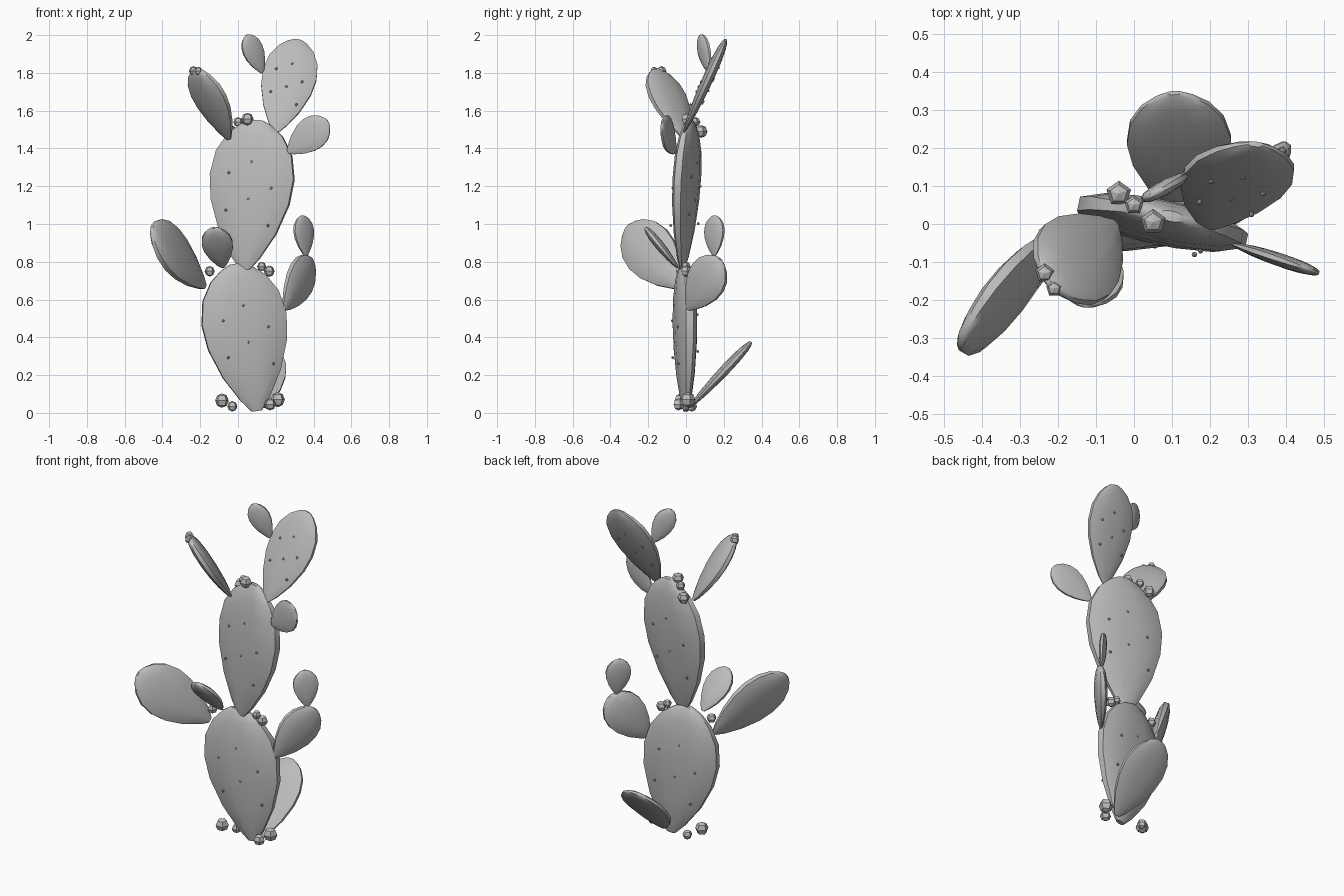
import bpy, bmesh, math
from mathutils import Vector, Matrix

old = bpy.data.objects.get("Cube")
if old:
    bpy.data.objects.remove(old, do_unlink=True)

# Single matte grey
grey = bpy.data.materials.new("plain_grey")
grey.use_nodes = True
colour = (0.5, 0.5, 0.5, 1)
grey.diffuse_color = colour
grey.node_tree.nodes["Principled BSDF"].inputs["Base Color"].default_value = colour

# Pad outline: distance along the pad, relative half width
OUTLINE = [(0, .12), (.08, .34), (.25, .68), (.45, .93), (.62, 1), (.78, .9),
           (.9, .65), (.97, .36), (1, .14)]
SIDES = 12


def finish(name, bm, angle=40):
    bmesh.ops.recalc_face_normals(bm, faces=bm.faces)
    mesh = bpy.data.meshes.new(name)
    bm.to_mesh(mesh)
    bm.free()
    mesh.materials.append(grey)
    obj = bpy.data.objects.new(name, mesh)
    bpy.context.collection.objects.link(obj)
    bpy.ops.object.select_all(action='DESELECT')
    obj.select_set(True)
    bpy.context.view_layer.objects.active = obj
    bpy.ops.object.shade_smooth_by_angle(angle=math.radians(angle))


def signed_pow(v, p):
    return math.copysign(abs(v) ** p, v)


def pad(name, base, tip, facing, half_width, half_thick, spines=0):
    """Flattened obovate pad lofted from base to tip."""
    base, tip = Vector(base), Vector(tip)
    axis = (tip - base).normalized()
    wide = Vector(facing).cross(axis).normalized()
    out = axis.cross(wide)
    bm = bmesh.new()
    rings = []
    for t, r in OUTLINE:
        centre = base.lerp(tip, t)
        ring = []
        for i in range(SIDES):
            a = 2 * math.pi * (i + .5) / SIDES
            ring.append(bm.verts.new(centre + wide * half_width * r * math.cos(a)
                        + out * half_thick * r ** .7 * signed_pow(math.sin(a), .8)))
        rings.append(ring)
    for lo, hi in zip(rings, rings[1:]):
        for i in range(SIDES):
            j = (i + 1) % SIDES
            bm.faces.new((lo[i], lo[j], hi[j], hi[i]))
    bm.faces.new(rings[0])
    bm.faces.new(rings[-1])
    # Tiny spine bumps on both broad faces
    for k in range(spines):
        t = .3 + .5 * k / spines
        u = (-.5, .5, 0)[k % 3]
        for side in (-1, 1):
            p = (base.lerp(tip, t) + wide * half_width * u * side
                 + out * half_thick * .88 * side)
            bmesh.ops.create_icosphere(bm, subdivisions=1, radius=.008,
                                       matrix=Matrix.Translation(p))
    finish(name, bm)


def bud(name, pos, size):
    """Five-sided faceted bud."""
    bm = bmesh.new()
    bmesh.ops.create_uvsphere(bm, u_segments=5, v_segments=4, radius=size,
                              matrix=Matrix.Translation(pos))
    finish(name, bm, 20)


# Trunk pads
pad("lower_trunk_pad", (.1, 0, .01), (-.01, -.01, .79), (.12, -1, 0), .235, .06, 6)
pad("upper_trunk_pad", (.035, -.02, .76), (.1, .02, 1.55), (-.22, -1, 0), .235, .055, 6)

# Crown pads
pad("top_right_pad", (.2, -.01, 1.49), (.32, .21, 1.975), (0, -.9, .42), .15, .03, 6)
pad("top_bud_pad", (.13, .125, 1.8), (.045, .075, 2), (.46, -.88, 0), .062, .02)
pad("top_left_pad", (-.05, 0, 1.45), (-.22, -.16, 1.82), (-.65, -.6, -.5), .13, .035)
pad("side_right_pad", (.265, -.055, 1.38), (.475, -.125, 1.545), (-.33, -.94, 0), .092, .018)

# Middle pads
pad("middle_left_pad", (-.175, -.02, .67), (-.455, -.31, .985), (.8, -.5, .25), .15, .04)
pad("middle_front_pad", (-.08, -.045, .77), (-.13, -.215, .98), (0, -.75, -.65), .085, .025)
pad("middle_right_pad", (.245, .01, .55), (.39, .18, .815), (.8, -.58, -.1), .12, .035)
pad("middle_bud_pad", (.36, .15, .83), (.34, .15, 1.045), (.7, -.7, 0), .073, .02)

# Pad low at the back
pad("base_back_pad", (.14, .02, .03), (.105, .345, .375), (0, .7, -.7), .142, .028)

# Buds
BUDS = {
    "base": [(-.085, -.03, .065, .038), (-.03, .03, .035, .028),
             (.21, .01, .07, .04), (.17, -.04, .045, .032)],
    "middle": [(-.15, -.03, .75, .028), (.125, 0, .775, .025), (.165, 0, .75, .03)],
    "crown": [(0, .05, 1.54, .026), (.05, .005, 1.555, .034), (-.04, .08, 1.49, .034)],
    "pad_tip": [(-.235, -.13, 1.81, .026), (-.21, -.17, 1.81, .022)],
}
for place, spots in BUDS.items():
    for n, (x, y, z, size) in enumerate(spots, 1):
        bud(f"{place}_bud_{n}", (x, y, z), size)
